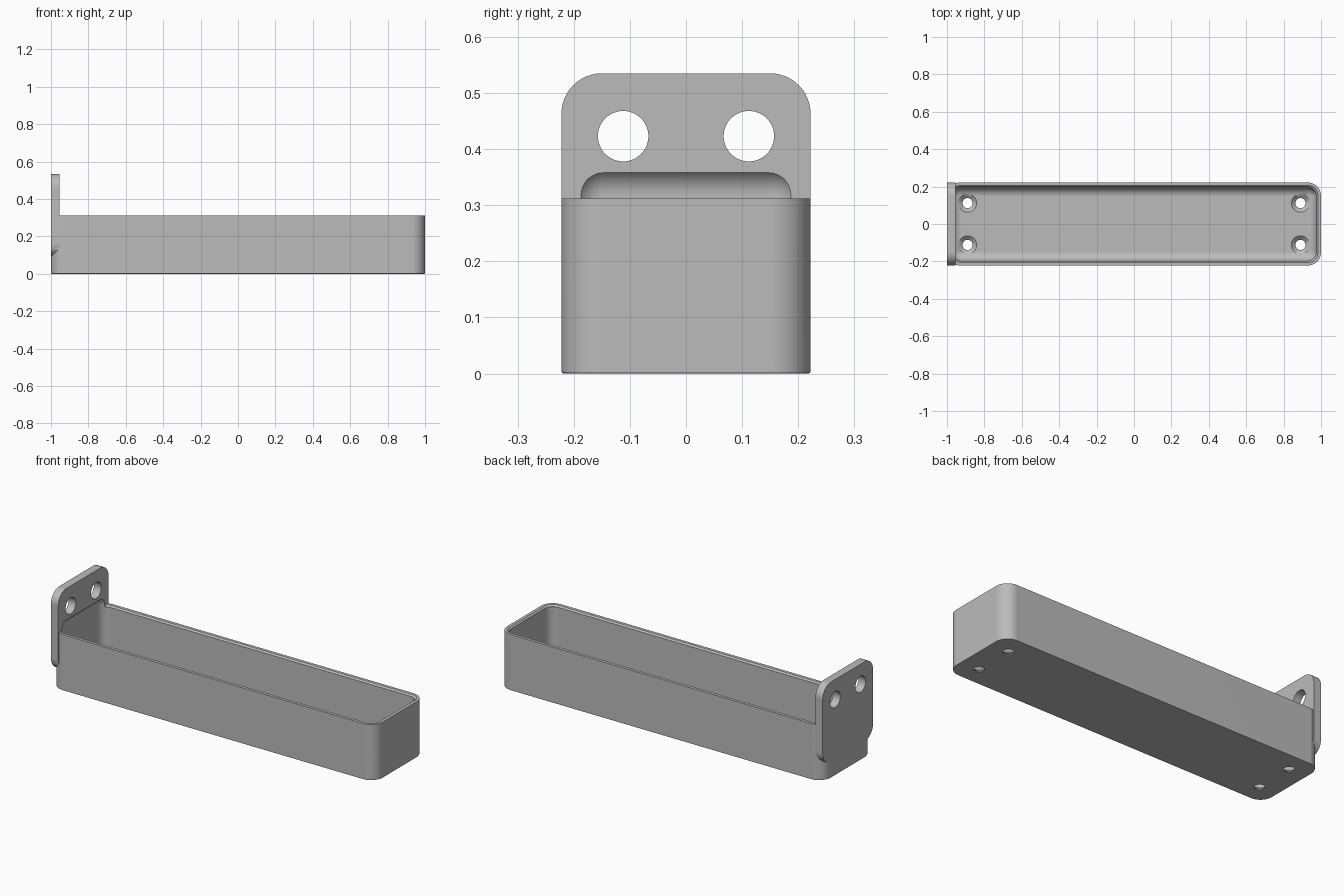
import bpy, bmesh, math
from mathutils import Matrix, Vector

cube = bpy.data.objects.get("Cube")
if cube:
    bpy.data.objects.remove(cube, do_unlink=True)

grey = bpy.data.materials.new("plain grey")
colour = (0.5, 0.5, 0.5, 1)
grey.use_nodes = True
grey.diffuse_color = colour
grey.node_tree.nodes["Principled BSDF"].inputs["Base Color"].default_value = colour

HALF_Y, RIM, TOP = 0.222, 0.312, 0.535
WALL, FLOOR, PLATE = 0.025, 0.025, 0.045
CORNER = 0.072


def make(name, bm):
    bmesh.ops.recalc_face_normals(bm, faces=bm.faces[:])
    mesh = bpy.data.meshes.new(name)
    bm.to_mesh(mesh)
    bm.free()
    mesh.materials.append(grey)
    obj = bpy.data.objects.new(name, mesh)
    bpy.context.scene.collection.objects.link(obj)
    return obj


def box_bm(lo, hi):
    lo, hi = Vector(lo), Vector(hi)
    bm = bmesh.new()
    bmesh.ops.create_cube(bm, size=1)
    bmesh.ops.scale(bm, vec=hi - lo, verts=bm.verts[:])
    bmesh.ops.translate(bm, vec=(lo + hi) / 2, verts=bm.verts[:])
    return bm


def round_edges(bm, radius, segments, axis=None):
    """Round every edge, or only the edges running along one axis."""
    edges = [e for e in bm.edges if axis is None or
             abs((e.verts[0].co - e.verts[1].co).normalized()[axis]) > 0.99]
    bmesh.ops.bevel(bm, geom=edges, offset=radius, segments=segments,
                    profile=0.5, affect='EDGES')


def cone(name, centre, r_low, r_high, depth, turn=Matrix()):
    bm = bmesh.new()
    bmesh.ops.create_cone(bm, cap_ends=True, segments=48, radius1=r_low,
                          radius2=r_high, depth=depth,
                          matrix=Matrix.Translation(centre) @ turn)
    return make(name, bm)


def combine(target, other, operation):
    mod = target.modifiers.new(other.name, 'BOOLEAN')
    mod.operation, mod.solver, mod.object = operation, 'EXACT', other
    bpy.context.view_layer.update()
    graph = bpy.context.evaluated_depsgraph_get()
    result = bpy.data.meshes.new_from_object(target.evaluated_get(graph))
    target.modifiers.clear()
    target.data = result
    bpy.data.objects.remove(other, do_unlink=True)


# Outer tray block with rounded corners and a slightly eased bottom edge
bm = box_bm((-1, -HALF_Y, 0), (1, HALF_Y, RIM))
round_edges(bm, CORNER, 12, axis=2)
bottom = [e for e in bm.edges if all(v.co.z < 0.001 for v in e.verts)]
bmesh.ops.bevel(bm, geom=bottom, offset=0.004, segments=2, profile=0.5, affect='EDGES')
tray = make("tray", bm)

# Chamfer around the inside of the rim
ease = 0.008
bm = box_bm((WALL - 1, WALL - HALF_Y, RIM - ease), (1 - WALL, HALF_Y - WALL, RIM + ease))
round_edges(bm, CORNER - WALL, 10, axis=2)
for v in bm.verts:
    if v.co.z > RIM:
        v.co.x *= 1 + 2 * ease / (1 - WALL)
        v.co.y *= 1 + 2 * ease / (HALF_Y - WALL)
combine(tray, make("rim_chamfer", bm), 'DIFFERENCE')

# Mounting plate at one end
bm = box_bm((-1, -HALF_Y, 0.09), (PLATE - 1, HALF_Y, TOP))
round_edges(bm, CORNER, 12, axis=0)
combine(tray, make("mounting_plate", bm), 'UNION')

# Rounded cavity, which also scoops into the plate
bm = box_bm((WALL - 1, WALL - HALF_Y, FLOOR), (1 - WALL, HALF_Y - WALL, 0.368))
round_edges(bm, CORNER - WALL + 0.003, 10)
combine(tray, make("cavity", bm), 'DIFFERENCE')

# Plate holes and countersunk floor holes
sideways = Matrix.Rotation(math.pi / 2, 4, 'Y')
for y in (-0.112, 0.112):
    combine(tray, cone("plate_hole", (-1, y, 0.423), 0.045, 0.045, 0.3, sideways), 'DIFFERENCE')
    for x in (-0.89, 0.89):
        combine(tray, cone("floor_hole", (x, y, 0), 0.027, 0.027, 0.2), 'DIFFERENCE')
        combine(tray, cone("countersink", (x, y, FLOOR - 0.005), 0.027, 0.06, 0.03), 'DIFFERENCE')

# Smooth the curves, keep the corners crisp
bpy.ops.object.select_all(action='DESELECT')
tray.select_set(True)
bpy.context.view_layer.objects.active = tray
bpy.ops.object.shade_smooth_by_angle(angle=math.radians(30))
weighted = tray.modifiers.new("weighted_normals", 'WEIGHTED_NORMAL')
weighted.keep_sharp = True
